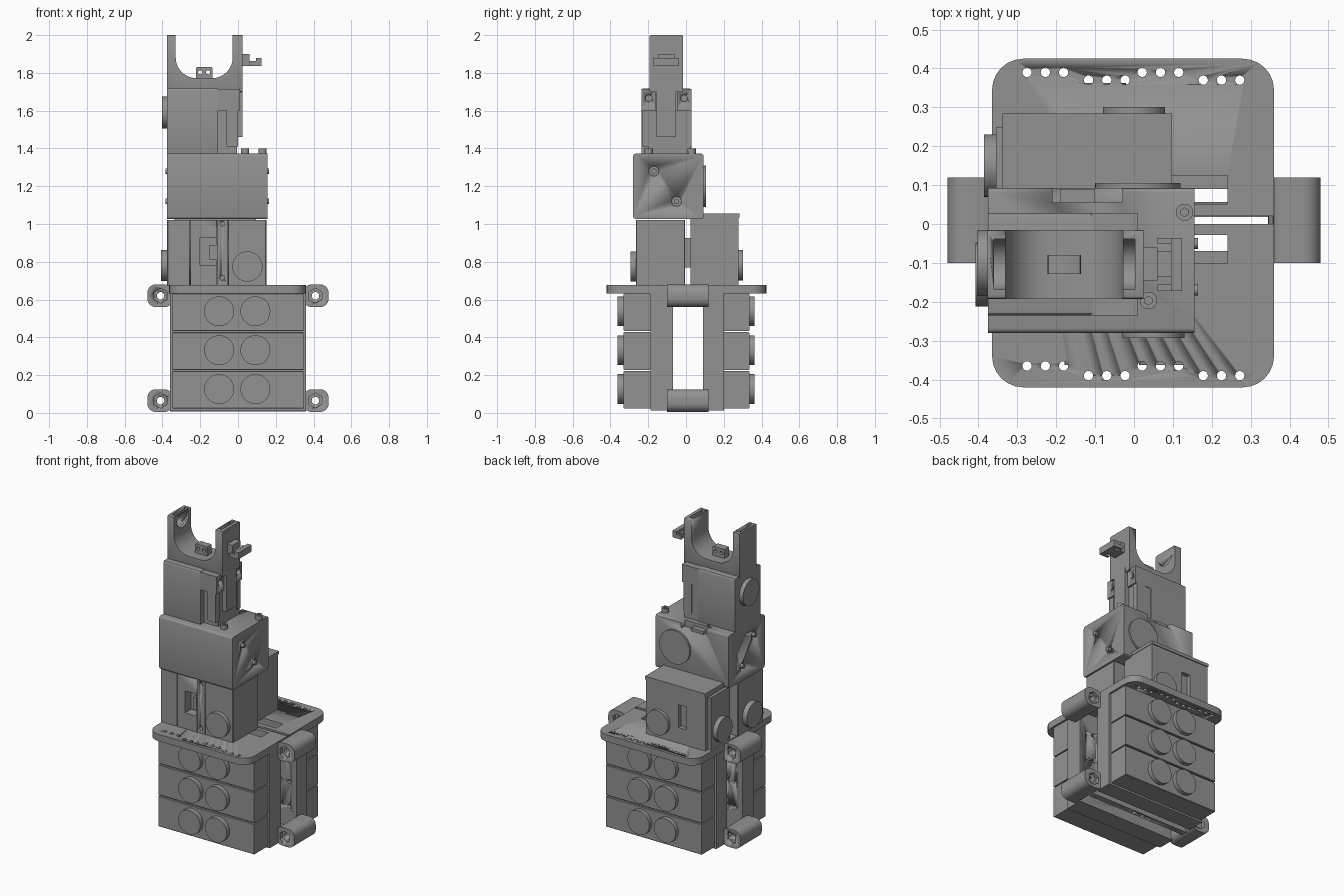
import bpy, bmesh, math
from mathutils import Matrix, Vector

if "Cube" in bpy.data.objects:
    bpy.data.objects.remove(bpy.data.objects["Cube"])

grey = bpy.data.materials.new("plain_grey")
grey.use_nodes = True
grey.diffuse_color = (0.29, 0.29, 0.29, 1)
grey.node_tree.nodes["Principled BSDF"].inputs["Base Color"].default_value = (0.29, 0.29, 0.29, 1)


def add_box(bm, x, y, z, axis=None, r=0.0, segs=6):
    """Box from ranges; edges along one axis may be rounded."""
    size = [b - a for a, b in (x, y, z)]
    mid = [(a + b) / 2 for a, b in (x, y, z)]
    mat = Matrix.Translation(mid) @ Matrix.Diagonal((*size, 1))
    verts = bmesh.ops.create_cube(bm, size=1, matrix=mat)["verts"]
    if axis is not None:
        edges = {e for v in verts for e in v.link_edges
                 if abs((e.verts[0].co - e.verts[1].co)[axis]) > 1e-5}
        bmesh.ops.bevel(bm, geom=list(edges), offset=r, segments=segs,
                        profile=0.5, affect='EDGES')


def add_cyl(bm, centre, r, depth, axis, segs=32):
    turn = (Matrix.Rotation(math.pi / 2, 4, 'Y'), Matrix.Rotation(math.pi / 2, 4, 'X'), Matrix())[axis]
    bmesh.ops.create_cone(bm, cap_ends=True, segments=segs, radius1=r, radius2=r,
                          depth=depth, matrix=Matrix.Translation(centre) @ turn)


def finish(name, bm):
    me = bpy.data.meshes.new(name)
    bmesh.ops.recalc_face_normals(bm, faces=bm.faces)
    bm.to_mesh(me)
    bm.free()
    me.materials.append(grey)
    ob = bpy.data.objects.new(name, me)
    bpy.context.scene.collection.objects.link(ob)
    bpy.ops.object.select_all(action='DESELECT')
    ob.select_set(True)
    bpy.context.view_layer.objects.active = ob
    bpy.ops.object.shade_smooth_by_angle(angle=math.radians(30))
    return ob


def box(name, x, y, z, axis=None, r=0.0, segs=6):
    bm = bmesh.new()
    add_box(bm, x, y, z, axis, r, segs)
    return finish(name, bm)


def disc(name, centre, r, depth, axis):
    bm = bmesh.new()
    add_cyl(bm, centre, r, depth, axis, 48)
    return finish(name, bm)


def cut(ob, boxes=(), cyls=()):
    """Subtract boxes and cylinders, one baked boolean each kind."""
    for items, add in ((boxes, add_box), (cyls, add_cyl)):
        if not items:
            continue
        bm = bmesh.new()
        for args in items:
            add(bm, *args)
        tool = finish("cutter", bm)
        tool.hide_render = True
        mod = ob.modifiers.new("cut", 'BOOLEAN')
        mod.object, mod.operation, mod.solver = tool, 'DIFFERENCE', 'EXACT'
        bpy.context.view_layer.objects.active = ob
        bpy.ops.object.modifier_apply(modifier=mod.name)
        bpy.data.objects.remove(tool)
    return ob


# Top deck with screw rows and cable slots
deck = box("top_deck", (-.365, .36), (-.42, .425), (.632, .677), 2, .08)
rows = [(-.228, .39, -.365), (-.07, .37, -.39), (.068, .39, -.365), (.225, .37, -.39)]
holes = [((x + d, y, .65), .012, .2, 2, 16)
         for x, back, front in rows for y in (back, front) for d in (-.047, 0, .047)]
cut(deck, [((.05, .24), (.052, .123), (.5, .8)), ((.05, .24), (-.1, -.028), (.5, .8)),
           ((.05, .358), (0, .02), (.5, .8))], holes)

# Bottom plate with its middle opening
cut(box("bottom_plate", (-.36, .36), (-.335, .35), (0, .015)),
    [((-.27, .355), (-.07, .018), (-.1, .1)), ((-.27, .3), (.056, .09), (-.1, .1)),
     ((-.2, -.1), (-.15, -.05), (-.1, .1)), ((.1, .2), (-.15, -.05), (-.1, .1)),
     ((-.2, -.1), (.08, .17), (-.1, .1)), ((.1, .2), (.08, .17), (-.1, .1))])
cut(box("bottom_beam", (-.36, .36), (.018, .056), (.008, .06)), [],
    [((x, .037, .03), .012, .2, 2, 16) for x in (-.03, .03)])

# Lugs on both sides, top and bottom
for side, label in ((-1, "right"), (1, "left")):
    for z, level in ((.065, "lower"), (.62, "upper")):
        lug = box(f"{level}_{label}_lug", tuple(sorted((side * .345, side * .48))),
                  (-.1, .12), (z - .06, z + .06), 1, .045)
        cut(lug, [], [((side * .41, 0, z), .02, 1, 1, 20)])
        cut(lug, [], [((side * .41, y, z), .04, .05, 1, 6) for y in (-.1, .12)])

# Two banks of three stacked drive units with round caps
for label, inner, outer, face, cap in (("front", -.07, -.187, -.33, -.362),
                                       ("back", .09, .2, .335, .362)):
    panel = box(f"{label}_inner_bank", (-.36, .36), tuple(sorted((inner, outer))), (.012, .635))
    cut(panel, [], [((s * x, inner, z), .013, .04, 1, 16) for s in (-1, 1)
                    for x in (.25, .31) for z in (.17, .33, .5)])
    for i in range(3):
        z = .022 + i * .206
        box(f"{label}_drive_unit_{i}", (-.347, .347), tuple(sorted((outer, face))),
            (z, z + .199), 0, .003, 1)
        for x in (-.1, .092):
            disc(f"{label}_drive_cap", (x, (face + cap) / 2, z + .104), .079, abs(cap - face), 1)

# Lower joint: front unit
unit = box("lower_joint_front", (-.375, .15), (-.265, -.005), (.675, 1.022), 2, .004, 1)
cut(unit, [((-.2, -.115), (-.3, -.2), (.78, .925)), ((-.257, -.252), (-.3, -.255), (.6, 1.1)),
           ((-.113, -.109), (-.3, -.25), (.6, 1.1)), ((-.053, -.049), (-.3, -.25), (.6, 1.1))],
    [((-.083, -.265, z), .012, .03, 1, 16) for z in (.715, 1.0)])
box("front_clip", (-.15, -.11), (-.25, -.19), (.81, .89))
disc("front_joint_cap", (.05, -.278, .775), .08, .03, 1)
disc("right_joint_cap", (-.39, -.13, .78), .082, .036, 0)

# Lower joint: back unit
back = box("lower_joint_back", (-.335, .095), (.025, .278), (.675, 1.035))
cut(back, [((-.2, -.14), (.25, .3), (.78, .93))])
box("back_lid", (-.338, .098), (.022, .284), (1.035, 1.055))
box("back_side_plate", (-.355, -.33), (.05, .25), (.675, 1.02))
box("back_inner_tab", (-.2, -.1), (-.01, .03), (.77, .925))
disc("back_joint_cap", (0, .288, .782), .08, .026, 1)
disc("back_side_cap", (-.37, .15, .782), .08, .032, 0)

# Middle housing
house = box("middle_housing", (-.375, .155), (-.28, .093), (1.027, 1.372), 0, .012, 3)
ring = [((.155, y, z), .026, .03, 0, 24) for y, z in ((-.17, 1.28), (-.05, 1.12))]
ring += [((-.375, y, z), .026, .03, 0, 24) for y, z in ((-.17, 1.28), (-.05, 1.12))]
cut(house, [((-.21, -.03), (.055, .12), (1.33, 1.4))], ring)
box("housing_latch", (-.19, -.1), (.055, .09), (1.31, 1.35))
disc("housing_back_cap", (.01, .098, 1.2), .11, .014, 1)
for x, y in ((.13, .03), (.037, -.197)):
    cut(disc("housing_screw", (x, y, 1.383), .022, .036, 2), [], [((x, y, 1.402), .011, .02, 2, 6)])
for x in (-.375, .155):
    for y, z in ((-.17, 1.28), (-.05, 1.12)):
        disc("housing_bolt", (x, y, z), .014, .02, 0)

# Upper joint
box("upper_joint", (-.375, -.107), (-.235, .028), (1.36, 1.718), 0, .012, 3)
box("upper_joint_core", (-.11, -.005), (-.2, .025), (1.36, 1.6))
for y, label in (((-.235, -.16), "front"), ((-.048, .028), "back")):
    rail = box(f"{label}_rail", (-.11, .01), y, (1.6, 1.715))
    cut(rail, [], [((.01, sum(y) / 2, 1.665), .018, .04, 0, 20)])
box("front_rib", (-.06, 0), (-.232, -.19), (1.41, 1.61))
box("back_rib", (-.06, 0), (-.01, .028), (1.41, 1.61))
box("bracket_leg", (-.11, .025), (-.155, -.052), (1.46, 1.73))
disc("upper_joint_cap", (-.388, -.1, 1.59), .085, .03, 0)

# Fork with a rounded throat and open bearing cups
fork = box("fork", (-.377, .024), (-.193, -.015), (1.7, 2.0), 0, .008, 2)
cut(fork, [((-.33, -.028), (-.4, .2), (1.772, 2.4), 1, .11, 10)])
cut(fork, [((x - .015, x + .015), (-.169, -.039), (1.965, 2.1)) for x in (-.345, -.013)],
    [((x, -.104, 1.965), .065, .03, 0, 32) for x in (-.345, -.013)])

# Small drilled block in the throat
cut(box("throat_block", (-.222, -.136), (-.128, -.08), (1.765, 1.832), 1, .008, 2), [],
    [((x, -.104, 1.803), .011, .2, 1, 16) for x in (-.2, -.158)])

# Side hook
box("hook_arm", (.02, .06), (-.145, -.06), (1.837, 1.9))
box("hook_bridge", (.055, .1), (-.135, -.07), (1.837, 1.862))
box("hook_bar", (.095, .124), (-.172, -.036), (1.837, 1.88))
for y in (-.172, -.052):
    box("hook_prong", (.06, .1), (y, y + .016), (1.837, 1.862))
